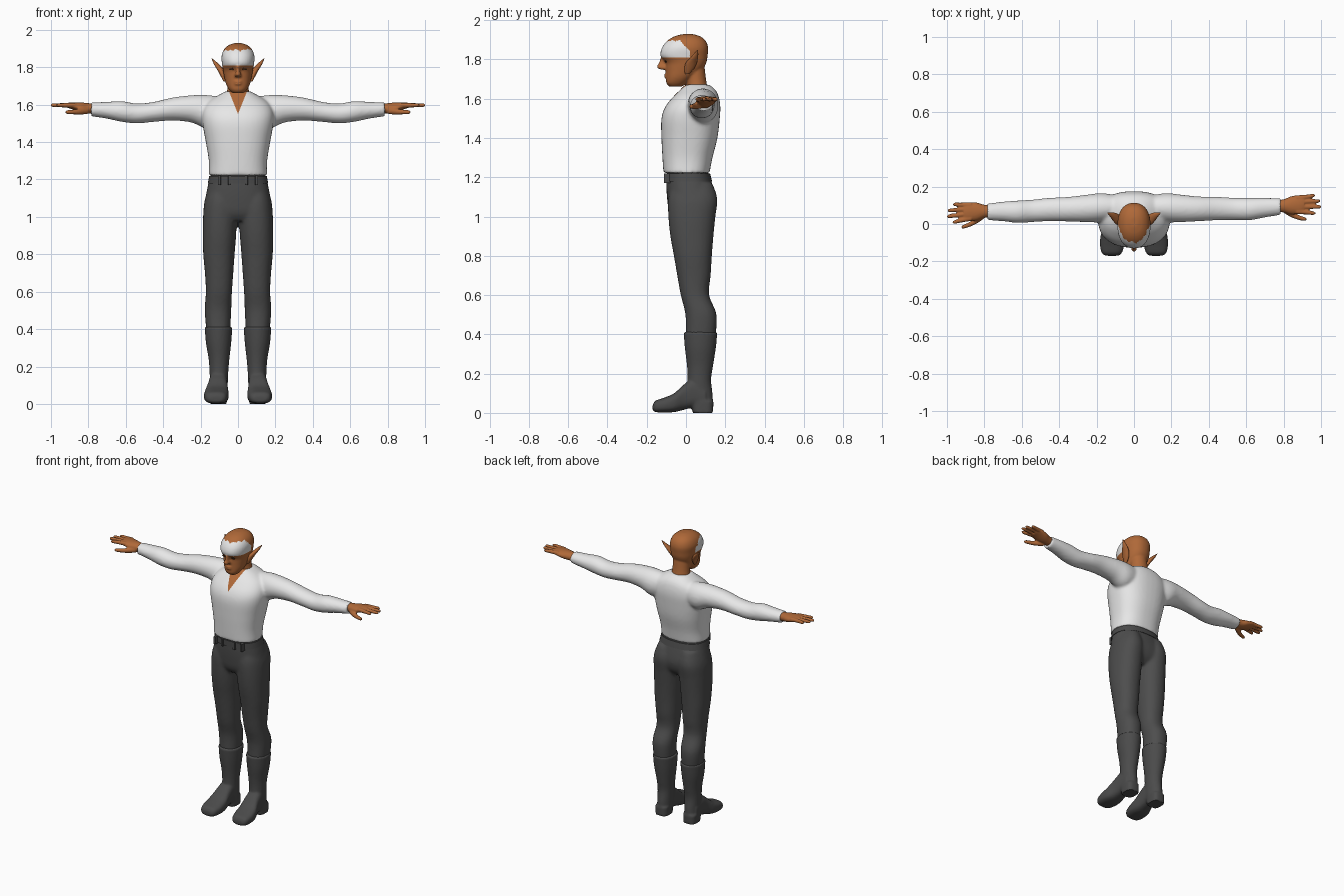
import bpy, bmesh, math
from mathutils import Vector

cube = bpy.data.objects.get("Cube")
if cube:
    bpy.data.objects.remove(cube, do_unlink=True)


def material(name, r, g, b):
    m = bpy.data.materials.new(name)
    m.use_nodes = True
    m.diffuse_color = (r, g, b, 1)
    bsdf = m.node_tree.nodes["Principled BSDF"]
    bsdf.inputs["Base Color"].default_value = (r, g, b, 1)
    bsdf.inputs["Roughness"].default_value = 0.8
    return m


SKIN = material("tan skin", 0.43, 0.14, 0.04)
WHITE = material("white cloth", 0.8, 0.8, 0.8)
GREY = material("dark grey cloth", 0.075, 0.075, 0.075)
LEATHER = material("dark leather", 0.07, 0.07, 0.07)
DARK = material("dark brown", 0.06, 0.025, 0.01)


def catmull(a, b, c, d, t):
    return tuple(0.5 * (2 * q + (r - p) * t + (2 * p - 5 * q + 4 * r - s) * t * t
                        + (3 * q - p - 3 * r + s) * t ** 3) for p, q, r, s in zip(a, b, c, d))


def loft(bm, rings, axis="z", side=1, power=2.0, n=28, steps=4):
    """Skin rounded sections; a ring is (position, low, high, low, high)."""
    last = len(rings) - 1
    smooth = []
    for i in range(last):
        pts = [rings[min(max(i + k, 0), last)] for k in (-1, 0, 1, 2)]
        smooth += [catmull(*pts, s / steps) for s in range(steps)]
    smooth.append(rings[-1])
    loops = []
    for pos, a0, a1, b0, b1 in smooth:
        loop = []
        for k in range(n):
            ang = math.tau * k / n
            u, v = [math.copysign(abs(f) ** (2 / power), f) for f in (math.cos(ang), math.sin(ang))]
            a = (a0 + a1) / 2 + u * (a1 - a0) / 2
            b = (b0 + b1) / 2 + v * (b1 - b0) / 2
            x, y, z = {"z": (a, b, pos), "x": (pos, a, b), "y": (a, pos, b)}[axis]
            loop.append(bm.verts.new((side * x, y, z)))
        loops.append(loop)
    for p, q in zip(loops, loops[1:]):
        for k in range(n):
            bm.faces.new((p[k], p[(k + 1) % n], q[(k + 1) % n], q[k]))
    bm.faces.new(loops[0])
    bm.faces.new(loops[-1])


def centred(rings):
    return [(z, -w, w, y0, y1) for z, w, y0, y1 in rings]


def finish(name, bm, mats, voxel=0, relax=4):
    """Turn the lofts into one object, fusing them where a voxel size is given."""
    bmesh.ops.recalc_face_normals(bm, faces=bm.faces)
    me = bpy.data.meshes.new(name)
    bm.to_mesh(me)
    bm.free()
    ob = bpy.data.objects.new(name, me)
    bpy.context.collection.objects.link(ob)
    if voxel:
        mod = ob.modifiers.new("fuse", "REMESH")
        mod.mode = "VOXEL"
        mod.voxel_size = voxel
        mod = ob.modifiers.new("relax", "SMOOTH")
        mod.iterations = relax
        deps = bpy.context.evaluated_depsgraph_get()
        ob.data = bpy.data.meshes.new_from_object(ob.evaluated_get(deps))
        ob.modifiers.clear()
    ob.data.materials.clear()
    for m in mats:
        ob.data.materials.append(m)
    for o in bpy.context.selected_objects:
        o.select_set(False)
    ob.select_set(True)
    bpy.context.view_layer.objects.active = ob
    bpy.ops.object.shade_smooth_by_angle(angle=math.radians(45))
    return ob


def paint(ob, rule, cuts=()):
    """Cut along planes, then give faces that meet the rule the second colour."""
    bm = bmesh.new()
    bm.from_mesh(ob.data)
    for co, no in cuts:
        bmesh.ops.bisect_plane(bm, geom=bm.verts[:] + bm.edges[:] + bm.faces[:],
                               plane_co=co, plane_no=no, dist=0.0005)
    for f in bm.faces:
        f.material_index = int(rule(f.calc_center_median()))
    bm.to_mesh(ob.data)
    bm.free()


def swing(bm):
    """The right arm sits slightly further forward than the left."""
    for v in bm.verts:
        if v.co.x < -0.2:
            v.co.y -= 0.04 * ((-v.co.x - 0.2) / 0.7) ** 2


# Shirt: torso and sleeves fused, with an open neck
bm = bmesh.new()
loft(bm, centred([(1.222, .155, -.115, .12), (1.3, .156, -.12, .135), (1.4, .172, -.125, .16),
                  (1.5, .19, -.125, .172), (1.56, .19, -.105, .175), (1.61, .165, -.065, .167),
                  (1.645, .115, -.03, .15), (1.672, .065, -.005, .118)]), power=2.4, n=40)
for s in (1, -1):
    loft(bm, [(.08, .03, .15, 1.5, 1.64), (.17, .01, .165, 1.475, 1.652), (.25, .01, .157, 1.505, 1.65),
              (.35, .015, .147, 1.515, 1.638), (.45, .02, .145, 1.508, 1.615), (.54, .02, .14, 1.5, 1.606),
              (.62, .02, .14, 1.508, 1.619), (.7, .035, .14, 1.525, 1.615), (.785, .048, .137, 1.538, 1.612)],
         axis="x", side=s)
swing(bm)
shirt = finish("shirt", bm, [WHITE, SKIN], voxel=0.009, relax=6)
apex = Vector((0, 0, 1.55))
paint(shirt, lambda c: c.z > 1.55 and c.y < 0.02 and abs(c.x) < 0.4 * (c.z - 1.55),
      [(apex, (1, 0, -0.4)), (apex, (1, 0, 0.4))])

# Trousers: hips and legs fused
bm = bmesh.new()
loft(bm, centred([(1.228, .148, -.1, .115), (1.15, .165, -.1, .138), (1.08, .178, -.095, .15),
                  (1.02, .183, -.085, .135), (.98, .17, -.06, .1)]), power=2.4, n=40)
for s in (1, -1):
    loft(bm, [(1.17, .03, .15, -.07, .135), (1.09, .008, .178, -.09, .16), (1, .005, .187, -.09, .15),
              (.9, .01, .188, -.08, .14), (.8, .018, .186, -.062, .132), (.7, .025, .177, -.045, .126),
              (.6, .032, .172, -.027, .118), (.5, .036, .178, -.003, .156), (.38, .042, .168, 0, .15)],
         side=s, power=2.2)
finish("trousers", bm, [GREY], voxel=0.01, relax=5)

# Waistband with belt loops
bm = bmesh.new()
loft(bm, centred([(1.178, .162, -.107, .133), (1.218, .154, -.107, .123)]), power=2.4, n=40, steps=1)
for x in (-.1, -.045, .045, .1):
    loft(bm, [(1.17, x - .008, x + .008, -.113, -.06), (1.22, x - .008, x + .008, -.112, -.06)],
         power=8, n=16, steps=1)
finish("waistband", bm, [LEATHER])

# Boots: shaft, foot and heel fused
for s, label in ((1, "left"), (-1, "right")):
    bm = bmesh.new()
    loft(bm, [(.412, .03, .178, -.012, .16), (.33, .036, .172, -.006, .152), (.24, .046, .157, .005, .138),
              (.17, .052, .152, .008, .128), (.1, .055, .15, .0, .135), (.04, .058, .15, .01, .138)], side=s)
    loft(bm, [(-.17, .085, .15, .014, .04), (-.155, .065, .172, .004, .062), (-.11, .052, .182, .002, .078),
              (-.06, .05, .178, .004, .1), (-.01, .055, .162, .016, .145), (.04, .057, .155, .028, .17),
              (.1, .06, .15, .03, .13)], axis="y", side=s, power=2.8)
    loft(bm, [(0, .06, .15, .035, .138), (.06, .058, .152, .025, .14)], side=s, power=3)
    finish(label + "_boot", bm, [LEATHER], voxel=0.007, relax=3)

# Hands: palm, four fingers and a thumb
for s, label in ((1, "left"), (-1, "right")):
    bm = bmesh.new()
    loft(bm, [(.75, .065, .125, 1.55, 1.605), (.8, .062, .132, 1.553, 1.608), (.84, .052, .148, 1.56, 1.612),
              (.885, .055, .155, 1.575, 1.613), (.91, .065, .15, 1.582, 1.61)], axis="x", side=s)
    for y, tip, fan in ((.066, .97, -.008), (.092, 1.0, 0), (.117, .995, .006), (.14, .968, .012)):
        loft(bm, [(x, y + d - r, y + d + r, 1.597 - r, 1.597 + r) for x, d, r in
                  ((.87, 0, .013), (.93, fan / 2, .012), (tip - .012, fan, .01), (tip, fan, .005))],
             axis="x", side=s, n=12)
    loft(bm, [(.8, .06, .09, 1.55, 1.585), (.84, .036, .07, 1.547, 1.58), (.88, .022, .048, 1.548, 1.574),
              (.915, .016, .036, 1.55, 1.57), (.922, .022, .03, 1.556, 1.566)], axis="x", side=s, n=14)
    swing(bm)
    finish(label + "_hand", bm, [SKIN], voxel=0.005, relax=2)

# Head: skull, neck, nose, lips and brow fused, with a cloth band on the forehead
bm = bmesh.new()
loft(bm, centred([(1.662, .03, -.085, -.02), (1.68, .048, -.1, .005), (1.71, .064, -.102, .04),
                  (1.75, .074, -.103, .085), (1.785, .08, -.106, .104), (1.82, .086, -.13, .11),
                  (1.86, .088, -.122, .113), (1.895, .075, -.095, .1), (1.918, .05, -.058, .072),
                  (1.929, .02, -.015, .035)]), power=2.25, n=36)
loft(bm, centred([(1.56, .075, -.02, .12), (1.64, .063, .0, .112), (1.7, .056, .0, .102),
                  (1.76, .055, -.01, .095)]))
loft(bm, centred([(1.812, .01, -.128, -.08), (1.78, .011, -.14, -.08), (1.76, .018, -.15, -.08),
                  (1.748, .016, -.128, -.08)]), n=16)
for z in (1.711, 1.723):
    loft(bm, centred([(z - .006, .02, -.104, -.07), (z, .025, -.112, -.07), (z + .006, .02, -.104, -.07)]), n=16)
head = finish("head", bm, [SKIN, WHITE], voxel=0.006, relax=3)
paint(head, lambda c: c.y < 0.02 and 1.81 < c.z < 1.893 - max(0, c.y + .03)
      + .007 * math.sin(c.x * 150) * math.cos(c.y * 90), [((0, 0, 1.81), (0, 0, 1))])

# Pointed ears
for s, label in ((1, "left"), (-1, "right")):
    bm = bmesh.new()
    loft(bm, [(1.725, .066, .078, -.005, .015), (1.755, .068, .094, -.008, .042), (1.785, .075, .11, .0, .056),
              (1.815, .1, .128, .028, .062), (1.848, .139, .142, .056, .062)], side=s, n=16)
    finish(label + "_ear", bm, [SKIN])

# Eyes as thin plates set under the brow
for s, label in ((1, "left"), (-1, "right")):
    bm = bmesh.new()
    loft(bm, [(1.785, .027, .043, -.107, -.098), (1.79, .022, .048, -.108, -.099),
              (1.795, .027, .043, -.11, -.101)], side=s, n=12)
    finish(label + "_eye", bm, [DARK])
